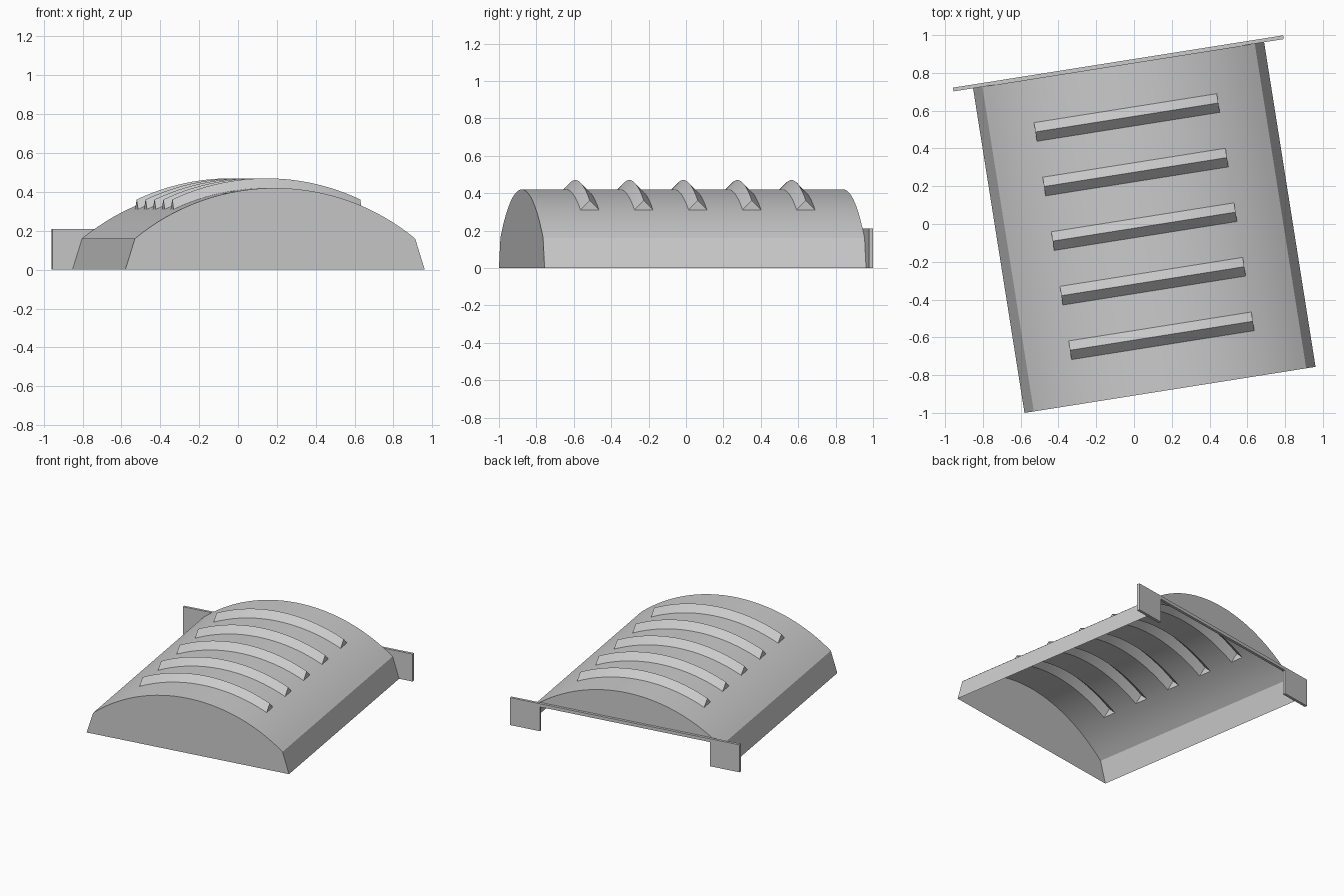
import bpy, bmesh, math

if "Cube" in bpy.data.objects:
    bpy.data.objects.remove(bpy.data.objects["Cube"], do_unlink=True)

# Main dimensions, in the vent's own axes (u across, v front to back)
FRONT, BACK = -0.88, 0.86
BASE_HALF, KNEE_HALF, KNEE_Z, TOP_Z = 0.78, 0.73, 0.16, 0.42
RISE = TOP_Z - KNEE_Z
RADIUS = (KNEE_HALF ** 2 + RISE ** 2) / (2 * RISE)
LOUVRE_HALF, LOUVRE_DEPTH, LOUVRE_RISE = 0.49, 0.05, 0.05
LOUVRES = [-0.59 + 0.2925 * i for i in range(5)]
PLATE_HALF, TAB_WIDTH, TAB_TOP, BAR_BOTTOM = 0.885, 0.23, 0.21, 0.185
TURN, PLACE = math.radians(9), (0.053, -0.009, 0)

grey = bpy.data.materials.new("plain grey")
grey.use_nodes = True
grey.diffuse_color = (0.6, 0.6, 0.6, 1)
grey.node_tree.nodes["Principled BSDF"].inputs["Base Color"].default_value = (0.6, 0.6, 0.6, 1)


def make(name, polygons, smooth=False):
    """Build one object from polygons given as lists of points."""
    bm = bmesh.new()
    for points in polygons:
        bm.faces.new([bm.verts.new(p) for p in points])
    bmesh.ops.remove_doubles(bm, verts=bm.verts, dist=1e-5)
    mesh = bpy.data.meshes.new(name)
    bm.to_mesh(mesh)
    bm.free()
    mesh.materials.append(grey)
    obj = bpy.data.objects.new(name, mesh)
    bpy.context.collection.objects.link(obj)
    obj.location = PLACE
    obj.rotation_euler.z = TURN
    if smooth:
        bpy.ops.object.select_all(action='DESELECT')
        obj.select_set(True)
        bpy.context.view_layer.objects.active = obj
        bpy.ops.object.shade_smooth_by_angle(angle=math.radians(25))
    return obj


def box(name, u0, u1, v0, v1, z0, z1):
    obj = make(name, [])
    bm = bmesh.new()
    bmesh.ops.create_cube(bm, size=1)
    for vert in bm.verts:
        a, b, c = (k + 0.5 for k in vert.co)
        vert.co = (u0 + a * (u1 - u0), v0 + b * (v1 - v0), z0 + c * (z1 - z0))
    bm.to_mesh(obj.data)
    bm.free()


def arch_z(u):
    return TOP_Z - RADIUS + math.sqrt(RADIUS ** 2 - u * u)


def steps(a, b, n):
    return [a + (b - a) * i / n for i in range(n)]


# Cross-section: sloping sides and a shallow arch
arc_u = (steps(-KNEE_HALF, -LOUVRE_HALF, 6) + steps(-LOUVRE_HALF, LOUVRE_HALF, 24)
         + steps(LOUVRE_HALF, KNEE_HALF, 6) + [KNEE_HALF])
profile = [(-BASE_HALF, 0)] + [(u, arch_z(u)) for u in arc_u] + [(BASE_HALF, 0)]

# Lengthwise stations: each louvre adds its front edge, ridge and back edge
stations = [(FRONT, 0)]
for c in LOUVRES:
    stations += [(c - LOUVRE_DEPTH, 0), (c, LOUVRE_RISE), (c + LOUVRE_DEPTH, 0)]
stations.append((BACK, 0))

# Curved hood with pressed louvres
faces = []
for (v0, h0), (v1, h1) in zip(stations, stations[1:]):
    for (u0, z0), (u1, z1) in zip(profile, profile[1:]):
        inside = abs(u0 + u1) / 2 < LOUVRE_HALF
        a, b = (h0, h1) if inside else (0, 0)
        faces.append([(u0, v0, z0 + a), (u1, v0, z1 + a), (u1, v1, z1 + b), (u0, v1, z0 + b)])
for c in LOUVRES:
    for side in (-1, 1):
        u, z = side * LOUVRE_HALF, arch_z(LOUVRE_HALF)
        end = [(u, c - LOUVRE_DEPTH, z), (u, c, z), (u, c + LOUVRE_DEPTH, z), (u, c, z + LOUVRE_RISE)]
        faces.append(end[::side])
make("louvred_hood", faces, smooth=True)

# Closed front wall
make("front_wall", [[(u, FRONT, z) for u, z in reversed(profile)]])

# Back wall, open below the bar
cut = math.sqrt(RADIUS ** 2 - (BAR_BOTTOM - TOP_Z + RADIUS) ** 2)
back_u = [-cut] + [u for u in arc_u if abs(u) < cut - 0.001] + [cut]
make("back_wall", [[(u, BACK, arch_z(u)) for u in back_u]])

# Mounting bar and side tabs
inner = PLATE_HALF - TAB_WIDTH
box("back_bar", -inner, inner, BACK, -FRONT, BAR_BOTTOM, TAB_TOP)
box("left_tab", inner, PLATE_HALF, BACK, -FRONT, 0, TAB_TOP)
box("right_tab", -PLATE_HALF, -inner, BACK, -FRONT, 0, TAB_TOP)
